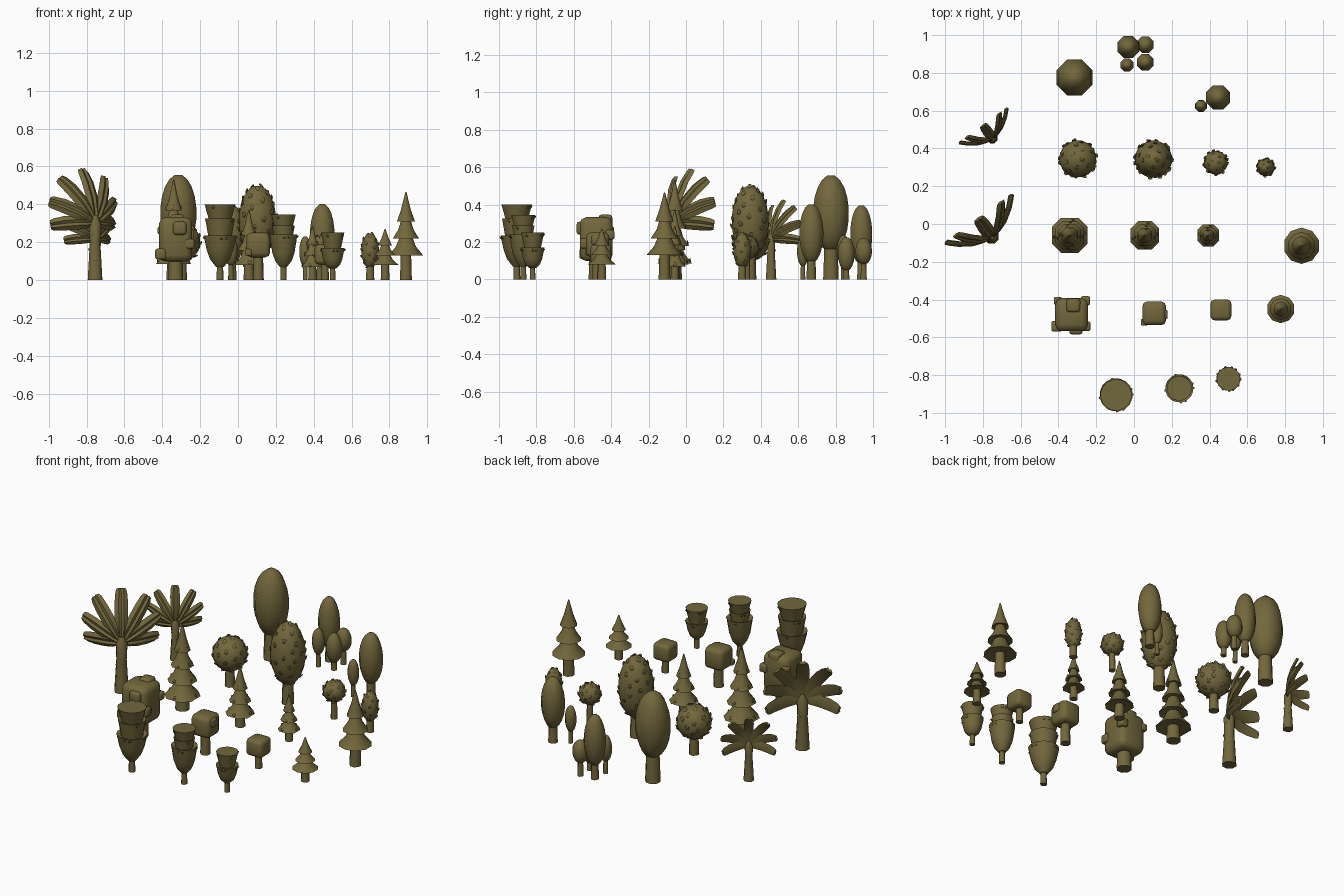
import bpy, bmesh, math, random
from mathutils import Vector, Matrix

if "Cube" in bpy.data.objects:
    bpy.data.objects.remove(bpy.data.objects["Cube"])

random.seed(4)
mat = bpy.data.materials.new("olive")
mat.diffuse_color = (0.17, 0.135, 0.045, 1)
mat.use_nodes = True
mat.node_tree.nodes["Principled BSDF"].inputs["Base Color"].default_value = mat.diffuse_color


def finish(bm, name):
    bmesh.ops.recalc_face_normals(bm, faces=bm.faces)
    me = bpy.data.meshes.new(name)
    bm.to_mesh(me)
    bm.free()
    ob = bpy.data.objects.new(name, me)
    bpy.context.collection.objects.link(ob)
    me.materials.append(mat)
    bpy.ops.object.select_all(action='DESELECT')
    bpy.context.view_layer.objects.active = ob
    ob.select_set(True)
    bpy.ops.object.shade_smooth_by_angle(angle=math.radians(50))


def skin(bm, rings):
    """Join closed rings of points and cap both ends."""
    vs = [[bm.verts.new(p) for p in r] for r in rings]
    n = len(vs[0])
    for a, b in zip(vs, vs[1:]):
        for i in range(n):
            bm.faces.new((a[i], a[(i + 1) % n], b[(i + 1) % n], b[i]))
    bm.faces.new(vs[0])
    bm.faces.new(vs[-1])


def spin(bm, x, y, prof, n=10, square=False):
    """Turn an (r, z) profile; square gives a chamfered-square outline."""
    if square:
        angs = [math.radians(q * 90 + s * 26) for q in range(4) for s in (-1, 1)]
        k = 1 / math.cos(math.radians(26))
    else:
        angs = [2 * math.pi * (i + 0.5) / n for i in range(n)]
        k = 1
    skin(bm, [[(x + k * r * math.cos(a), y + k * r * math.sin(a), z) for a in angs]
              for r, z in prof])


def trunk(x, y, r, h):
    bm = bmesh.new()
    spin(bm, x, y, [(r, 0), (r * 0.85, h)], 8)
    finish(bm, "trunk")


def egg(name, x, y, r, zc, h, n=8):
    bm = bmesh.new()
    prof = [(r * math.sin(t), zc - h * math.cos(t))
            for t in [math.pi * (0.07 + 0.86 * i / 9) for i in range(10)]]
    spin(bm, x, y, prof, n)
    finish(bm, name)


def bumps(bm, p, normal, size):
    """One small flattened leaf sticking out along the surface."""
    q = Vector(normal).to_track_quat('Z', 'Y').to_matrix().to_4x4()
    m = (Matrix.Translation(p) @ q @ Matrix.Rotation(random.uniform(-.5, .5), 4, 'Z')
         @ Matrix.Rotation(0.4, 4, 'X') @ Matrix.Diagonal((size * .75, size * 1.1, size * .35, 1)))
    bmesh.ops.create_icosphere(bm, subdivisions=1, radius=1, matrix=m)


# smooth oval trees
for x, y, r, zc, h, tr in [
        (-.315, .775, .104, .352, .207, .045), (-.03, .937, .064, .24, .16, .024),
        (.06, .95, .048, .15, .072, .018), (.06, .857, .048, .135, .092, .018),
        (-.037, .842, .038, .155, .082, .015), (.445, .67, .07, .245, .16, .028),
        (.355, .625, .034, .15, .082, .014)]:
    trunk(x, y, tr, zc - h * .8)
    egg("oval_crown", x, y, r, zc, h)

# leafy round and egg-shaped trees
for x, y, r, zc, h, tr, cnt in [
        (-.297, .345, .1, .2, .102, .03, 40), (.103, .343, .101, .31, .192, .036, 50),
        (.433, .325, .064, .17, .064, .02, 32), (.698, .3, .048, .155, .093, .024, 26)]:
    trunk(x, y, tr, zc - h * .8)
    egg("leafy_crown", x, y, r, zc, h, 16)
    bm = bmesh.new()
    for i in range(cnt):
        c = 1 - 2 * (i + .5) / cnt
        a = i * 2.39996 + random.uniform(-.2, .2)
        s = math.sqrt(1 - c * c)
        d = Vector((s * math.cos(a), s * math.sin(a), c))
        p = Vector((x + r * d.x, y + r * d.y, zc + h * d.z))
        bumps(bm, p, (d.x / r, d.y / r, d.z / h), .01 + r * .075)
    finish(bm, "crown_leaves")


# tiered conifers: base radius, lowest tier height, top, tier count
def conifer(x, y, r, z0, top, tiers, tr, square):
    trunk(x, y, tr, z0 + .03)
    bm = bmesh.new()
    step = (top - z0) / (tiers + .75)
    for i in range(tiers):
        b = z0 + i * step
        rb = r * (1 - .72 * i / tiers)
        last = i == tiers - 1
        t = top if last else b + step * 1.25
        rt = .003 if last else rb * .3
        spin(bm, x, y, [(rb * .6, b + .006), (rb, b), (rb * .52 + rt * .2, b + (t - b) * .42),
                        (rt, t)], 10, square)
    finish(bm, "conifer_tiers")
    if square:
        bm = bmesh.new()
        for i in range(tiers):
            rb = r * (1 - .72 * i / tiers)
            for k in range(4):
                a = k * math.pi / 2 + random.uniform(-.3, .3)
                d = Vector((math.cos(a), math.sin(a), .5))
                p = Vector((x + rb * .9 * d.x, y + rb * .9 * d.y, z0 + i * step + step * .16))
                bumps(bm, p, d, .014)
        finish(bm, "conifer_twigs")


conifer(-.34, -.06, .093, .085, .53, 4, .042, True)
conifer(.057, -.06, .075, .08, .37, 3, .03, True)
conifer(.393, -.06, .058, .07, .285, 3, .024, True)
conifer(.887, -.115, .096, .13, .465, 3, .034, False)
conifer(.777, -.45, .075, .08, .27, 3, .025, False)


# boxy trees with smaller blocks on the sides
def block(name, c, s):
    bm = bmesh.new()
    bmesh.ops.create_cube(bm, size=1, matrix=Matrix.Translation(c) @ Matrix.Diagonal((*s, 1)))
    bmesh.ops.bevel(bm, geom=bm.edges[:], offset=min(s) * .2, segments=2,
                    profile=.5, affect='EDGES')
    finish(bm, name)


for x, y, zc, w, h, tr, extra in [
        (-.33, -.48, .215, .175, .235, .044,
         [(.13, -.4, .25, .4), (-.45, -.35, -.33, .33), (.05, .28, .4, .42), (.42, .42, .1, .28),
          (-.42, .42, .2, .24), (.42, -.35, -.1, .3)]),
        (.107, -.473, .185, .125, .13, .03,
         [(.36, -.05, .2, .42), (-.42, -.38, -.3, .28)]),
        (.46, -.455, .135, .11, .105, .022, [])]:
    trunk(x, y, tr, zc)
    block("box_crown", (x, y, zc), (w, w, h))
    for a, b, c, s in extra:
        block("box_tuft", (x + a * w, y + b * w, zc + c * h), (s * w,) * 3)

# upside-down tiered trees: cup plus flared drums
for x, y, tr, prof in [
        (-.095, -.905, .02, [(.022, .07), (.054, .11), (.072, .16), (.088, .235), (.062, .225),
                             (.08, .325), (.06, .318), (.083, .4), (.066, .4)]),
        (.24, -.87, .018, [(.02, .07), (.044, .1), (.06, .145), (.075, .24), (.05, .23),
                           (.061, .288), (.05, .283), (.066, .345), (.052, .345)]),
        (.50, -.82, .016, [(.018, .06), (.04, .08), (.052, .11), (.064, .17), (.044, .165),
                           (.063, .25), (.05, .25)])]:
    trunk(x, y, tr, .1)
    bm = bmesh.new()
    spin(bm, x, y, prof, 16)
    finish(bm, "cup_crown")
    bm = bmesh.new()
    for i in range(12):
        a = i * 2.4
        r, z = prof[(3, 5, 3, len(prof) - 2)[i % 4]]
        d = Vector((math.cos(a), math.sin(a), -.3))
        bumps(bm, Vector((x + r * .97 * d.x, y + r * .97 * d.y, z - .014)), d, .011)
    finish(bm, "cup_leaves")


# palms: fan of grooved fronds arching backwards
def palm(x, y, s):
    u, d = Vector((.81, .587, 0)), Vector((-.587, .81, 0))
    up = Vector((0, 0, 1))
    bm = bmesh.new()
    spin(bm, x, y, [(.042 * s, 0), (.036 * s, .1 * s), (.03 * s, .2 * s), (.034 * s, .3 * s),
                    (.015 * s, .34 * s)], 8)
    finish(bm, "palm_trunk")
    bm = bmesh.new()
    for i in range(9):
        z, a = (.04 + .027 * i) * s, i * 2.4
        n = Vector((math.cos(a), math.sin(a), .4))
        bumps(bm, Vector((x, y, z)) + n * .033 * s, n, .008 * s)
    finish(bm, "palm_bark")
    bm = bmesh.new()
    base = Vector((x, y, .3 * s))
    for deg, length in [(0, .325), (28, .315), (54, .265), (82, .208)]:
        for sign in ((1, -1) if deg else (1,)):
            f = math.radians(deg * sign)
            out = (u * math.sin(f) + up * math.cos(f)) * length * s
            bend = (d * .115 - up * .04) * s
            rings = []
            for t, w in [(0, .016), (.2, .03), (.45, .038), (.75, .038), (.94, .033), (1, .026)]:
                p = base + out * t + bend * t * t
                tan = (out + bend * 2 * t).normalized()
                side = d.cross(tan).normalized() * w * s
                nor = side.cross(tan).normalized() * .011 * s
                if nor.dot(d) > 0:
                    nor = -nor
                rings.append([p - side - nor * .4, p - side * .4 + nor, p + nor * .3,
                              p + side * .4 + nor, p + side - nor * .4, p - nor])
            skin(bm, rings)
    finish(bm, "palm_fronds")


palm(-.755, -.065, 1)
palm(-.75, .455, .72)
